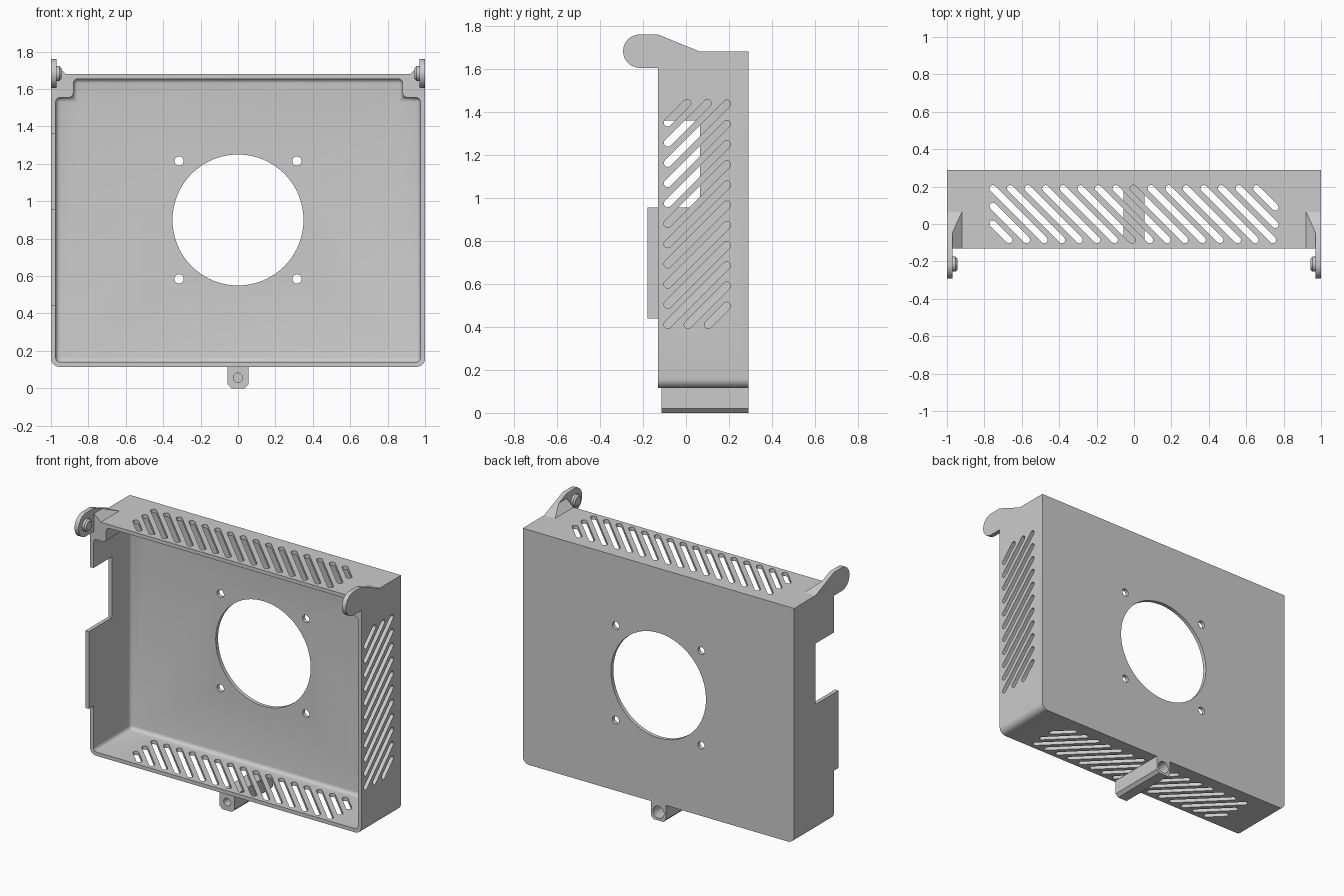
import bpy, bmesh, math
from mathutils import Vector

cube = bpy.data.objects.get("Cube")
if cube:
    bpy.data.objects.remove(cube, do_unlink=True)

grey = bpy.data.materials.new("light_grey_plastic")
grey.use_nodes = True
COLOUR = (0.6, 0.6, 0.6, 1)
grey.diffuse_color = COLOUR
grey.node_tree.nodes["Principled BSDF"].inputs["Base Color"].default_value = COLOUR

PLACE = {"x": lambda u, v, d: (d, u, v),
         "y": lambda u, v, d: (u, d, v),
         "z": lambda u, v, d: (u, v, d)}


def prism(bm, outline, axis, near, far):
    """Extrude a flat outline along one axis."""
    rings = [[bm.verts.new(PLACE[axis](u, v, d)) for u, v in outline] for d in (near, far)]
    faces = [bm.faces.new(r) for r in rings]
    n = len(outline)
    for i in range(n):
        j = (i + 1) % n
        faces.append(bm.faces.new((rings[0][i], rings[0][j], rings[1][j], rings[1][i])))
    bmesh.ops.recalc_face_normals(bm, faces=faces)


def arc(cx, cy, r, start, end, steps):
    angles = [math.radians(start + (end - start) * i / steps) for i in range(steps + 1)]
    return [(cx + r * math.cos(a), cy + r * math.sin(a)) for a in angles]


def circle(cx, cy, r, steps=32):
    return arc(cx, cy, r, 0, 360, steps)[:-1]


def rect(u0, u1, v0, v1):
    return [(u0, v0), (u1, v0), (u1, v1), (u0, v1)]


def capsule(p, q, r=0.018):
    a = math.degrees(math.atan2(q[1] - p[1], q[0] - p[0]))
    return arc(*q, r, a - 90, a + 90, 8) + arc(*p, r, a + 90, a + 270, 8)


def finish(name, bm):
    me = bpy.data.meshes.new(name)
    bm.to_mesh(me)
    bm.free()
    me.materials.append(grey)
    ob = bpy.data.objects.new(name, me)
    bpy.context.collection.objects.link(ob)
    return ob


def smooth(ob):
    bpy.ops.object.select_all(action="DESELECT")
    ob.select_set(True)
    bpy.context.view_layer.objects.active = ob
    bpy.ops.object.shade_smooth_by_angle(angle=math.radians(32))


def cut(ob, bm):
    """Subtract a cutter mesh and discard it."""
    cutter = finish("cutter", bm)
    cutter.hide_render = True
    mod = ob.modifiers.new("cut", "BOOLEAN")
    mod.operation, mod.solver, mod.object = "DIFFERENCE", "EXACT", cutter
    bpy.context.view_layer.objects.active = ob
    bpy.ops.object.modifier_apply(modifier=mod.name)
    bpy.data.objects.remove(cutter, do_unlink=True)


def bevel(bm, test, width, segments):
    edges = [e for e in bm.edges if test(*[v.co for v in e.verts])]
    bmesh.ops.bevel(bm, geom=edges, offset=width, segments=segments, profile=0.5, affect="EDGES")


FRONT, BACK, BOTTOM, TOP, WALL = -0.13, 0.29, 0.115, 1.68, 0.025
LOW, HIGH, PITCH = -0.085, 0.19, 0.094

# Main shell with rounded lower corners
bm = bmesh.new()
prism(bm, rect(-1, 1, BOTTOM, TOP), "y", FRONT, BACK)
bevel(bm, lambda a, b: abs(a.y - b.y) > 0.1 and a.z < 0.2, 0.045, 6)
shell = finish("case_shell", bm)

# Cavity with stepped upper corners and filleted inner edges
bm = bmesh.new()
half = [(0.975, BOTTOM + WALL), (0.975, 1.555), (0.88, 1.555), (0.88, TOP - WALL)]
prism(bm, half + [(-x, z) for x, z in reversed(half)], "y", -0.4, BACK - WALL)
bevel(bm, lambda a, b: max(a.y, b.y) > 0, 0.025, 4)
cut(shell, bm)

# Fan opening, screw holes and the cutout in the right wall
bm = bmesh.new()
prism(bm, circle(0, 0.9, 0.35, 96), "y", 0.2, 0.4)
for x in (-0.315, 0.315):
    for z in (0.585, 1.215):
        prism(bm, circle(x, z, 0.025, 24), "y", 0.2, 0.4)
prism(bm, rect(-0.3, 0.065, 0.955, 1.36), "x", -1.1, -0.95)
cut(shell, bm)

# Diagonal vents in the left wall, top and bottom
bm = bmesh.new()
for k in range(-2, 11):
    z0 = 0.41 + PITCH * k
    t0 = max(0, 0.41 - z0)
    t1 = min(HIGH - LOW, 1.44 - z0)
    prism(bm, capsule((LOW + t0, z0 + t0), (LOW + t1, z0 + t1)), "x", 0.94, 1.06)
for k in range(-2, 16):
    x0 = -0.755 + PITCH * k
    t0 = max(0, -0.755 - x0)
    t1 = min(HIGH - LOW, 0.755 - x0)
    slot = capsule((x0 + t0, HIGH - t0), (x0 + t1, HIGH - t1))
    prism(bm, slot, "z", TOP - 0.07, TOP + 0.07)
    prism(bm, slot, "z", BOTTOM - 0.05, BOTTOM + 0.07)
cut(shell, bm)
smooth(shell)

# Tab projecting from the right wall
bm = bmesh.new()
prism(bm, rect(-0.178, FRONT, 0.44, 0.955), "x", -1, -0.975)
finish("right_wall_tab", bm)

# Screw boss below the case
bm = bmesh.new()
prism(bm, [(-0.055, BOTTOM), (-0.055, 0.02), (-0.035, 0), (0.035, 0),
           (0.055, 0.02), (0.055, BOTTOM)], "y", -0.115, BACK)
boss = finish("screw_boss", bm)
bm = bmesh.new()
prism(bm, circle(0, 0.056, 0.04), "y", 0.0, 0.35)
prism(bm, circle(0, 0.056, 0.025), "y", -0.2, -0.02)
cut(boss, bm)
smooth(boss)

# Hinge arms, pins and gussets on both sides
for side, s in (("left", 1), ("right", -1)):
    bm = bmesh.new()
    arm = [(0.065, TOP), (FRONT, 1.76)] + arc(-0.215, 1.6825, 0.0775, 90, 270, 20)
    prism(bm, arm + [(FRONT, 1.605), (FRONT, TOP)], "x", s * 0.97, s)
    smooth(finish(side + "_hinge_arm", bm))

    bm = bmesh.new()
    prism(bm, circle(-0.215, 1.6825, 0.04), "x", s * 0.945, s * 0.97)
    bevel(bm, lambda a, b: abs(a.x) < 0.95 and abs(b.x) < 0.95, 0.01, 1)
    smooth(finish(side + "_hinge_pin", bm))

    bm = bmesh.new()
    for x, y, z in [(0.92, FRONT, TOP), (0.97, FRONT, TOP), (0.92, 0.065, TOP), (0.97, 0.065, TOP),
                    (0.97, FRONT, 1.725), (0.97, -0.045, 1.725)]:
        bm.verts.new(Vector((s * x, y, z)))
    bmesh.ops.convex_hull(bm, input=bm.verts)
    finish(side + "_hinge_gusset", bm)
